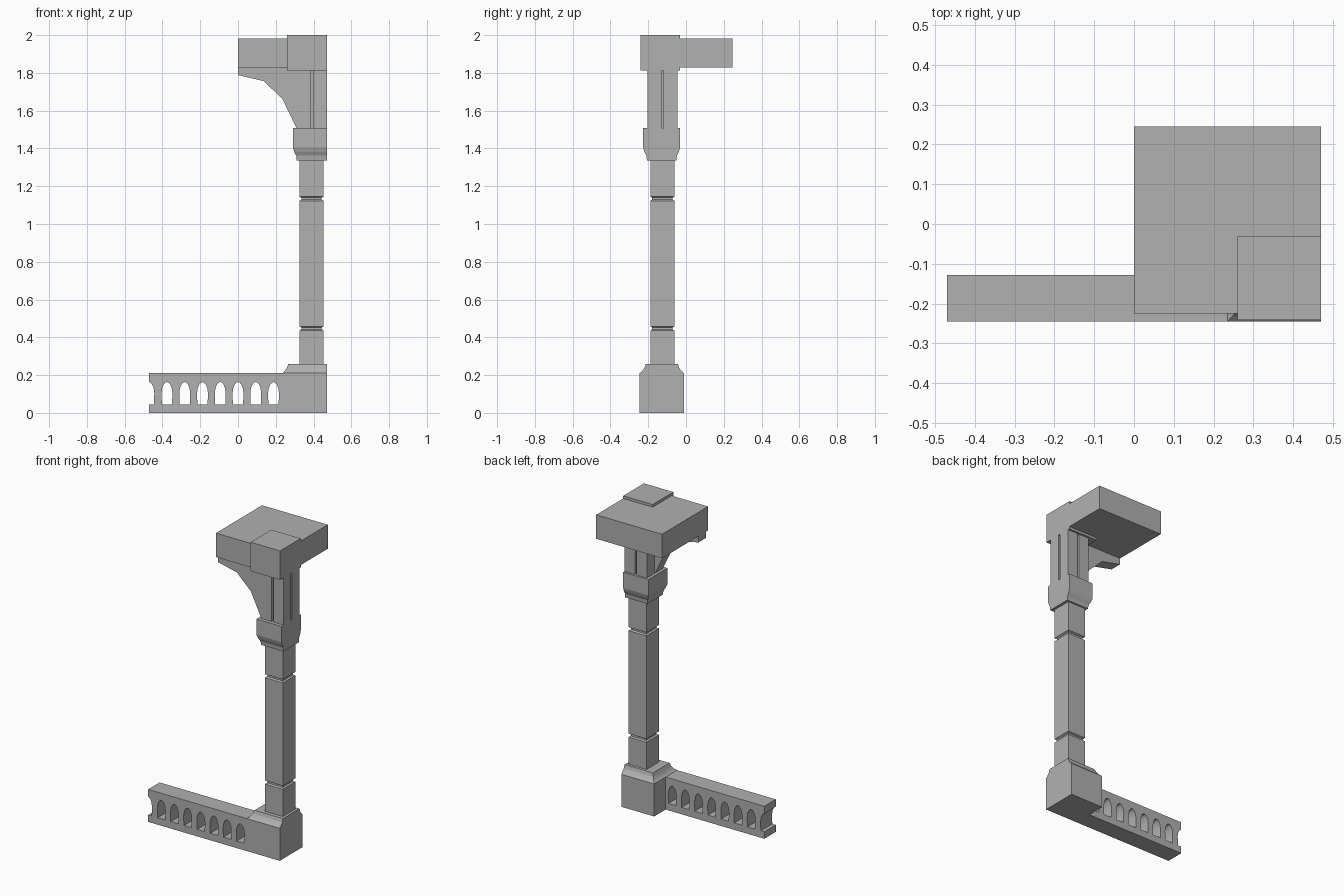
import bpy, bmesh, math

if "Cube" in bpy.data.objects:
    bpy.data.objects.remove(bpy.data.objects["Cube"])

CX, CY, EDGE = 0.389, -0.125, 0.47    # pillar axis, and the flat side where the tile ends

stone = bpy.data.materials.new("stone")
stone.diffuse_color = (0.44, 0.44, 0.44, 1)
stone.use_nodes = True
stone.node_tree.nodes["Principled BSDF"].inputs["Base Color"].default_value = stone.diffuse_color


def finish(name, bm):
    bmesh.ops.recalc_face_normals(bm, faces=bm.faces[:])
    me = bpy.data.meshes.new(name)
    bm.to_mesh(me)
    bm.free()
    me.materials.append(stone)
    ob = bpy.data.objects.new(name, me)
    bpy.context.collection.objects.link(ob)
    return ob


def loft(name, rings):
    """Stack of closed rings of equal length, capped at both ends."""
    bm = bmesh.new()
    vs = [[bm.verts.new(p) for p in r] for r in rings]
    n = len(vs[0])
    for a, b in zip(vs, vs[1:]):
        for i in range(n):
            j = (i + 1) % n
            bm.faces.new((a[i], a[j], b[j], b[i]))
    bm.faces.new(vs[0][::-1])
    bm.faces.new(vs[-1])
    return finish(name, bm)


def rect(x0, x1, y0, y1, z):
    return [(x0, y0, z), (x1, y0, z), (x1, y1, z), (x0, y1, z)]


def box(name, x0, x1, y0, y1, z0, z1):
    return loft(name, [rect(x0, x1, y0, y1, z) for z in (z0, z1)])


# base block with a cove on top, cut flat at the tile edge
loft("base", [rect(x, EDGE, -0.128 - h, -0.128 + h, z) for x, h, z in (
    (0.235, 0.117, 0), (0.235, 0.117, 0.21), (0.248, 0.104, 0.222),
    (0.258, 0.092, 0.238), (0.267, 0.085, 0.26))])

# square column with two narrow ring grooves
H, G = 0.064, 0.054
profile = [(H, 0.26)]
for z in (0.447, 1.134):
    profile += [(H, z - 0.011), (G, z - 0.005), (G, z + 0.005), (H, z + 0.011)]
profile.append((H, 1.337))
loft("column", [rect(CX - h, CX + h, CY - h, CY + h, z) for h, z in profile])

# capital
loft("capital", [rect(CX - h, EDGE, -0.129 - h, -0.129 + h, z) for h, z in (
    (0.078, 1.337), (0.081, 1.362), (0.091, 1.382), (0.098, 1.405), (0.098, 1.507))])

# upper shaft with a vertical slot in the middle of each side
s, w, d = 0.08, 0.006, 0.018
ring = []
for k in range(4):
    c, n = round(math.cos(k * math.pi / 2)), round(math.sin(k * math.pi / 2))
    for x, y in ((-s, -s), (-w, -s), (-w, -s + d), (w, -s + d), (w, -s)):
        ring.append((0.39 + x * c - y * n, CY + x * n + y * c))
loft("upper_shaft", [[(x, y, z) for x, y in ring] for z in (1.507, 1.82)])

# curved bracket under the roof slab
outline = [(0, 1.788), (0.135, 1.757), (0.235, 1.663), (0.31, 1.507),
           (0.33, 1.507), (0.33, 1.83), (0, 1.83)]
loft("bracket", [[(x, y, z) for x, z in outline] for y in (CY - s, -0.128)])

# roof slab and corner block
box("roof_slab", 0, EDGE, -0.225, 0.245, 1.828, 1.983)
box("corner_block", 0.26, EDGE, -0.242, -0.031, 1.813, 2.0)

# railing: filled flat curve with arch holes, extruded
half_arch = [(0.027, 0.045), (0.029, 0.105), (0.025, 0.132), (0.017, 0.151), (0.008, 0.161)]
rail = [(-0.47, 0), (0.235, 0), (0.235, 0.21), (-0.47, 0.21)]
rail += [(-0.47, 0.163)] + [(-0.472 + x, z) for x, z in half_arch[::-1]] + [(-0.47, 0.045)]
loops = [rail]
for i in range(7):
    cx = -0.376 + i * 0.094
    loops.append([(cx + x, z) for x, z in half_arch] + [(cx, 0.163)] +
                 [(cx - x, z) for x, z in half_arch[::-1]])

cu = bpy.data.curves.new("railing", 'CURVE')
cu.dimensions = '2D'
cu.fill_mode = 'BOTH'
cu.extrude = 0.0585
for pts in loops:
    sp = cu.splines.new('POLY')
    sp.points.add(len(pts) - 1)
    for p, (x, z) in zip(sp.points, pts):
        p.co = (x, z, 0, 1)
    sp.use_cyclic_u = True
railing = bpy.data.objects.new("railing", cu)
bpy.context.collection.objects.link(railing)
railing.rotation_euler = (math.pi / 2, 0, 0)
railing.location = (0, -0.1865, 0)
bpy.context.view_layer.objects.active = railing
railing.select_set(True)
bpy.ops.object.convert(target='MESH')

# weld the curve's caps to its sides and make every face flat
railing = bpy.context.view_layer.objects.active
bm = bmesh.new()
bm.from_mesh(railing.data)
bmesh.ops.remove_doubles(bm, verts=bm.verts[:], dist=0.0002)
bmesh.ops.recalc_face_normals(bm, faces=bm.faces[:])
bm.to_mesh(railing.data)
bm.free()
railing.data.shade_flat()
railing.data.materials.clear()
railing.data.materials.append(stone)
